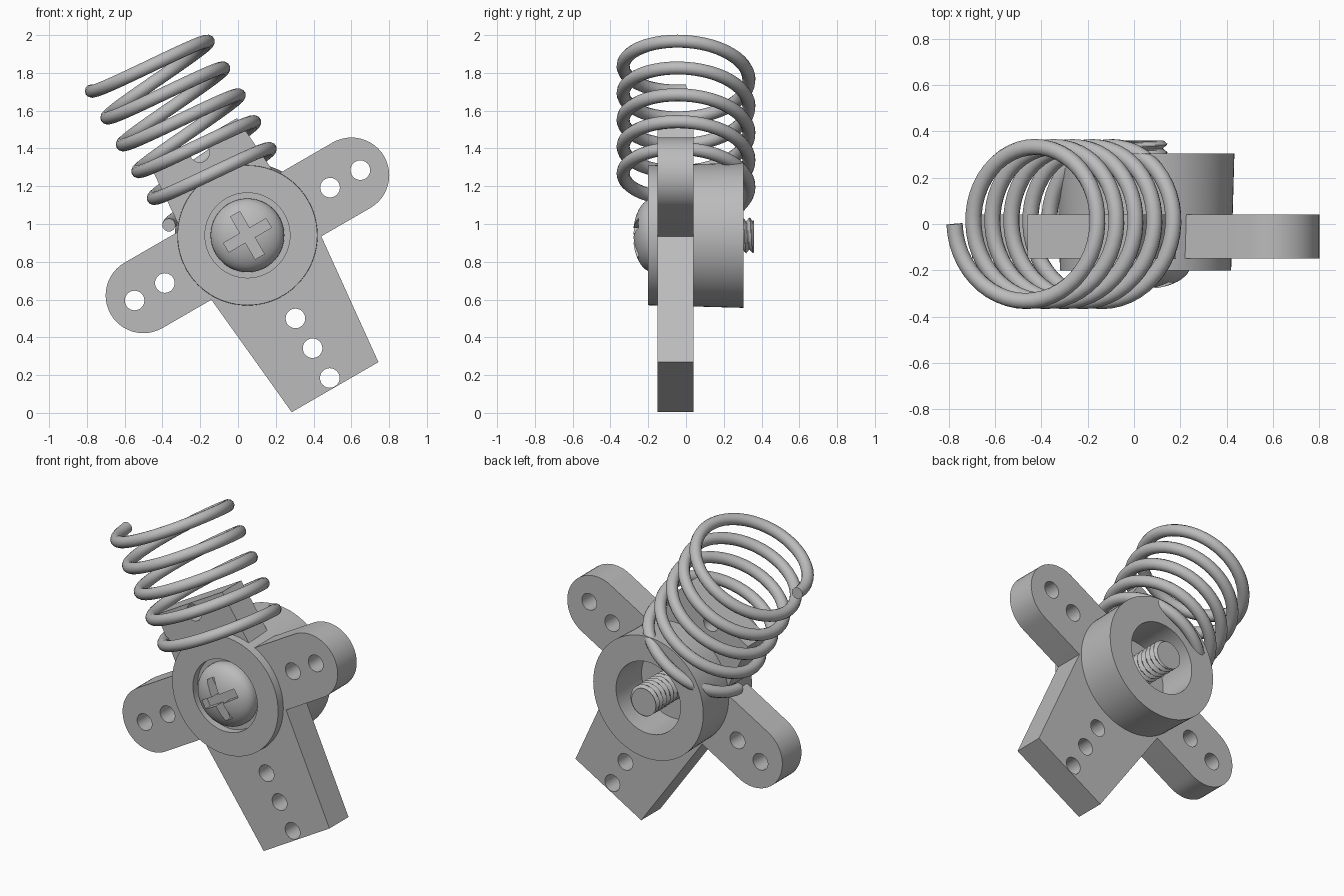
import bpy, bmesh, math
from mathutils import Matrix, Vector

cube = bpy.data.objects.get("Cube")
if cube:
    bpy.data.objects.remove(cube, do_unlink=True)

# Everything is built upright around the hub axis (y), then tilted into place
PLACE = Matrix.Translation((0.05, 0, 0.94)) @ Matrix.Rotation(math.radians(-30), 4, 'Y')

grey = bpy.data.materials.new("plain grey")
grey.use_nodes = True
COLOUR = (0.5, 0.5, 0.5, 1)
grey.diffuse_color = COLOUR
grey.node_tree.nodes["Principled BSDF"].inputs["Base Color"].default_value = COLOUR


def make(name, bm):
    bmesh.ops.recalc_face_normals(bm, faces=bm.faces)
    mesh = bpy.data.meshes.new(name)
    bm.to_mesh(mesh)
    bm.free()
    mesh.materials.append(grey)
    obj = bpy.data.objects.new(name, mesh)
    bpy.context.collection.objects.link(obj)
    obj.matrix_world = PLACE
    return obj


def smooth(obj, angle=35):
    bpy.ops.object.select_all(action='DESELECT')
    obj.select_set(True)
    bpy.context.view_layer.objects.active = obj
    bpy.ops.object.shade_smooth_by_angle(angle=math.radians(angle))


def prism(name, outline, y0, y1):
    """Extrude an x-z outline along y."""
    bm = bmesh.new()
    face = bm.faces.new([bm.verts.new((x, y0, z)) for x, z in outline])
    out = bmesh.ops.extrude_face_region(bm, geom=[face])
    moved = [v for v in out["geom"] if isinstance(v, bmesh.types.BMVert)]
    bmesh.ops.translate(bm, verts=moved, vec=(0, y1 - y0, 0))
    return make(name, bm)


def lathe(name, profile, steps=72):
    """Turn a (radius, y) profile about the y axis."""
    bm = bmesh.new()
    verts = [bm.verts.new((r, y, 0)) for r, y in profile]
    edges = [bm.edges.new(pair) for pair in zip(verts, verts[1:])]
    bmesh.ops.spin(bm, geom=verts + edges, cent=(0, 0, 0), axis=(0, 1, 0),
                   angle=math.tau, steps=steps)
    bmesh.ops.remove_doubles(bm, verts=bm.verts, dist=1e-5)
    return make(name, bm)


def arc(cx, cz, r, a0, a1, n):
    angles = [math.radians(a0 + (a1 - a0) * i / n) for i in range(n + 1)]
    return [(cx + r * math.cos(a), cz + r * math.sin(a)) for a in angles]


def cut(obj, cutters):
    for c in cutters:
        mod = obj.modifiers.new("cut", 'BOOLEAN')
        mod.operation, mod.solver, mod.object = 'DIFFERENCE', 'EXACT', c
    bpy.context.view_layer.update()
    done = obj.evaluated_get(bpy.context.evaluated_depsgraph_get())
    mesh = bpy.data.meshes.new_from_object(done)
    obj.modifiers.clear()
    obj.data = mesh
    for c in cutters:
        bpy.data.objects.remove(c, do_unlink=True)


# Cross-shaped arm plate: tapered long arm, short arm, two rounded side arms
right_half = ([(0.265, -0.928), (0.336, -0.2)] + arc(0.636, 0, 0.2, -90, 90, 24)
              + [(0.29, 0.2), (0.262, 0.565)])
left_half = [(-x, z) for x, z in reversed(right_half)]
plate = prism("arm_plate", right_half + left_half, -0.15, 0.04)

# Mounting holes
holes = [(0, -0.508), (0, -0.69), (0, -0.872), (0, 0.506)]
holes += [(side * d, 0) for side in (-1, 1) for d in (0.505, 0.69)]
cut(plate, [prism("hole_cutter", arc(x, z, 0.052, 0, 345, 23), -0.3, 0.3)
            for x, z in holes])
smooth(plate)

# Slightly tapered hub with a recess at each end
hub = lathe("hub", [(0, -0.152), (0.225, -0.152), (0.225, -0.2), (0.37, -0.2),
                    (0.384, 0.305), (0.225, 0.305), (0.225, 0.05), (0, 0.05)])
smooth(hub)

# Domed screw head with a cross slot
dome = [(0.195 * math.cos(a), -0.175 - 0.105 * math.sin(a))
        for a in [math.pi / 2 * i / 12 for i in range(12)]]
head = lathe("screw_head", [(0, -0.14), (0.195, -0.14)] + dome + [(0, -0.28)])
a, b = 0.13, 0.028
cross = [(a, -b), (a, b), (b, b), (b, a), (-b, a), (-b, b),
         (-a, b), (-a, -b), (-b, -b), (-b, -a), (b, -a), (b, -b)]
cut(head, [prism("slot_cutter", cross, -0.4, -0.205)])
smooth(head)

# Screw shaft with a helical thread
bm = bmesh.new()
SIDES, RINGS, PITCH, START, END = 32, 72, 0.036, 0.03, 0.36
rings = []
for i in range(RINGS + 1):
    y = START + (END - START) * i / RINGS
    ring = []
    for j in range(SIDES):
        phase = (y / PITCH + j / SIDES) % 1
        r = 0.074 + 0.022 * (1 - abs(2 * phase - 1))
        t = math.tau * j / SIDES
        ring.append(bm.verts.new((r * math.cos(t), y, r * math.sin(t))))
    rings.append(ring)
for lower, upper in zip(rings, rings[1:]):
    for j in range(SIDES):
        k = (j + 1) % SIDES
        bm.faces.new((lower[j], lower[k], upper[k], upper[j]))
bm.faces.new(rings[0])
bm.faces.new(rings[-1])
smooth(make("screw_shaft", bm), 30)

# Coil spring around the short arm
TURNS, STEP = 5, 48
curve = bpy.data.curves.new("spring", 'CURVE')
curve.dimensions = '3D'
curve.bevel_depth, curve.bevel_resolution, curve.use_fill_caps = 0.035, 4, True
spline = curve.splines.new('POLY')
spline.points.add(TURNS * STEP)
for i, p in enumerate(spline.points):
    t = math.tau * i / STEP
    p.co = (-0.333 * math.cos(t), -0.333 * math.sin(t), 1.075 - 0.164 * i / STEP, 1)
source = bpy.data.objects.new("spring_path", curve)
bpy.context.collection.objects.link(source)
bpy.context.view_layer.update()
coil = bpy.data.meshes.new_from_object(
    source.evaluated_get(bpy.context.evaluated_depsgraph_get()))
bpy.data.objects.remove(source, do_unlink=True)
coil.materials.clear()
coil.materials.append(grey)
spring = bpy.data.objects.new("spring", coil)
bpy.context.collection.objects.link(spring)
spring.matrix_world = PLACE
smooth(spring, 50)
